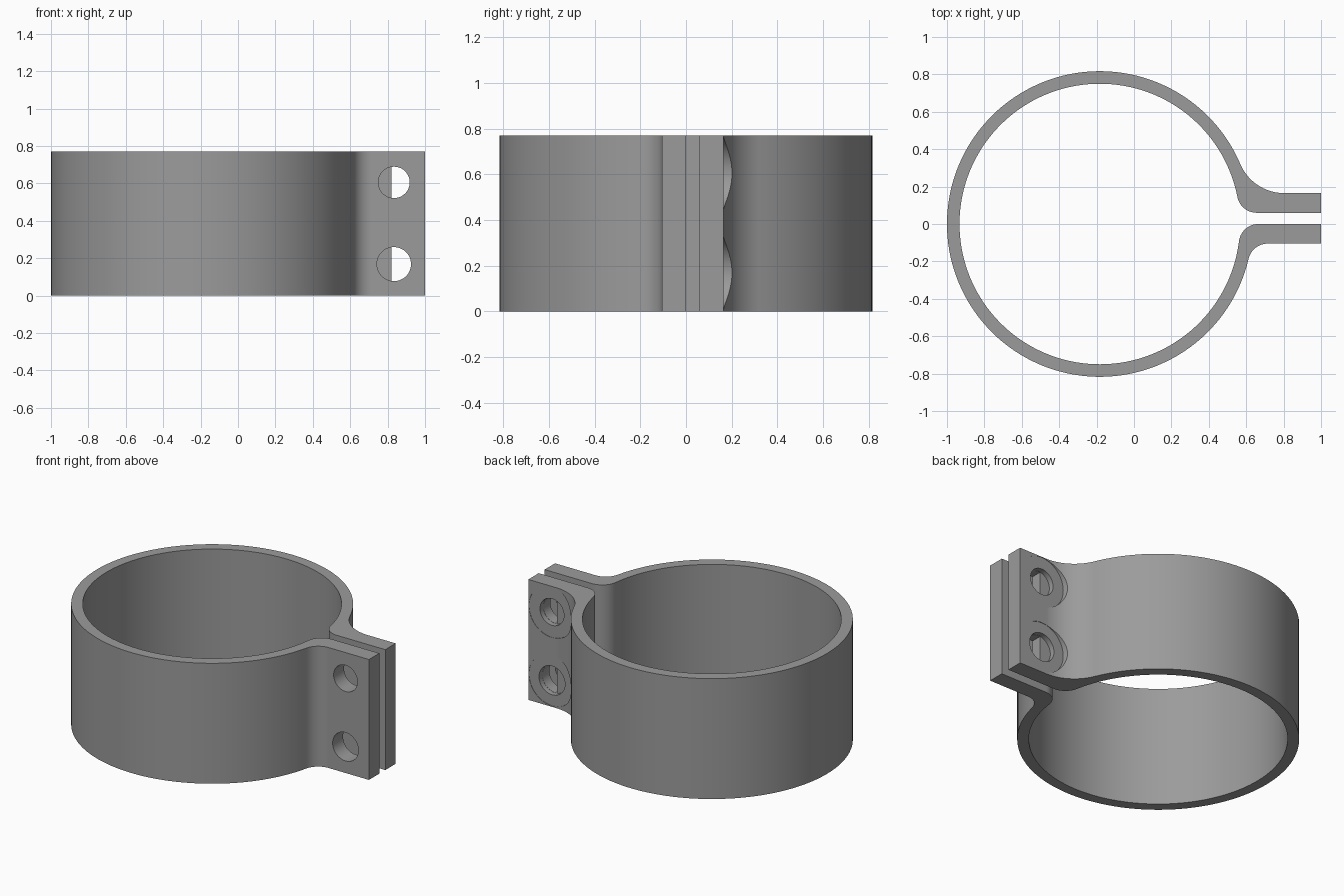
import bpy, bmesh, math
from mathutils import Vector

if "Cube" in bpy.data.objects:
    bpy.data.objects.remove(bpy.data.objects["Cube"])

HEIGHT = 0.77
CX = -0.183            # ring centre
R_OUT, R_IN = 0.817, 0.75
HOLE_X = 0.834


def arc(cx, cy, r, a0, a1, n):
    """Points on an arc, angles in radians."""
    return [(cx + r * math.cos(a0 + (a1 - a0) * i / n),
             cy + r * math.sin(a0 + (a1 - a0) * i / n)) for i in range(n + 1)]


def prism(name, points, to3d, depth):
    """Closed outline extruded along a vector."""
    bm = bmesh.new()
    face = bm.faces.new([bm.verts.new(to3d(*p)) for p in points])
    top = bmesh.ops.extrude_face_region(bm, geom=[face])
    verts = [v for v in top['geom'] if isinstance(v, bmesh.types.BMVert)]
    bmesh.ops.translate(bm, verts=verts, vec=Vector(depth))
    bmesh.ops.recalc_face_normals(bm, faces=bm.faces)
    mesh = bpy.data.meshes.new(name)
    bm.to_mesh(mesh)
    bm.free()
    obj = bpy.data.objects.new(name, mesh)
    bpy.context.collection.objects.link(obj)
    return obj


def fillet(cy, r, ring_r):
    """Centre of a fillet tangent to a ring wall, and the joint angle."""
    dx = math.sqrt((ring_r + r) ** 2 - cy ** 2)
    return CX + dx, cy, r, math.atan2(cy, dx)


# Clamp band outline: ring plus two bolted tabs with fillets
bx, by, br, ba = fillet(0.42, 0.255, R_OUT)       # back outer
fx, fy, fr, fa = fillet(-0.21, 0.105, R_OUT)      # front outer
ix, iy, ir, ia = fillet(0.165, 0.105, R_IN)       # back inner
jx, jy, jr, ja = fillet(-0.105, 0.105, R_IN)      # front inner
PI, TAU = math.pi, math.tau

outline = [(1, 0.06), (1, 0.165)]
outline += arc(bx, by, br, -PI / 2, ba - PI, 20)
outline += arc(CX, 0, R_OUT, ba, TAU + fa, 128)[1:]
outline += arc(fx, fy, fr, fa + PI, PI / 2, 14)[1:]
outline += [(1, -0.105), (1, 0)]
outline += arc(jx, jy, jr, PI / 2, ja + PI, 14)
outline += arc(CX, 0, R_IN, TAU + ja, ia, 128)[1:]
outline += arc(ix, iy, ir, ia - PI, -PI / 2, 14)[1:]
if abs(outline[2][1] - outline[1][1]) > 0.01:
    outline.pop(2)

clamp = prism("clamp_band", outline, lambda x, y: (x, y, 0), (0, 0, HEIGHT))


def cut(radius, z, y0, y1, min_x=-9):
    """Bore a round hole along y, optionally flat on its inner side."""
    pts = [p for p in arc(HOLE_X, z, radius, -PI, PI, 48)[:-1] if p[0] > min_x]
    if min_x > 0:
        h = math.sqrt(radius ** 2 - (min_x - HOLE_X) ** 2)
        pts = [(min_x, z - h)] + pts + [(min_x, z + h)]
    cutter = prism("bore_cutter", pts, lambda x, zz: (x, y0, zz), (0, y1 - y0, 0))
    cutter.hide_render = True
    mod = clamp.modifiers.new("bore", 'BOOLEAN')
    mod.operation, mod.solver, mod.object = 'DIFFERENCE', 'EXACT', cutter
    bpy.context.view_layer.objects.active = clamp
    bpy.ops.object.modifier_apply(modifier=mod.name)
    bpy.data.objects.remove(cutter)


# Bolt holes, with a spot face and half-open bore in the back tab
for z, r in ((0.168, 0.091), (0.605, 0.084)):
    cut(0.162, z, 0.163, 0.45)
    cut(r, z, -0.3, 0.03)
    cut(r, z, 0.03, 0.3, 0.82)
    cut(r + 0.001, z, 0.13, 0.3)

# Grey metal
grey = bpy.data.materials.new("grey_metal")
grey.diffuse_color = (0.33, 0.33, 0.33, 1)
grey.use_nodes = True
grey.node_tree.nodes["Principled BSDF"].inputs["Base Color"].default_value = grey.diffuse_color
clamp.data.materials.clear()
clamp.data.materials.append(grey)

bpy.ops.object.select_all(action='DESELECT')
clamp.select_set(True)
bpy.context.view_layer.objects.active = clamp
bpy.ops.object.shade_smooth_by_angle(angle=math.radians(30))
